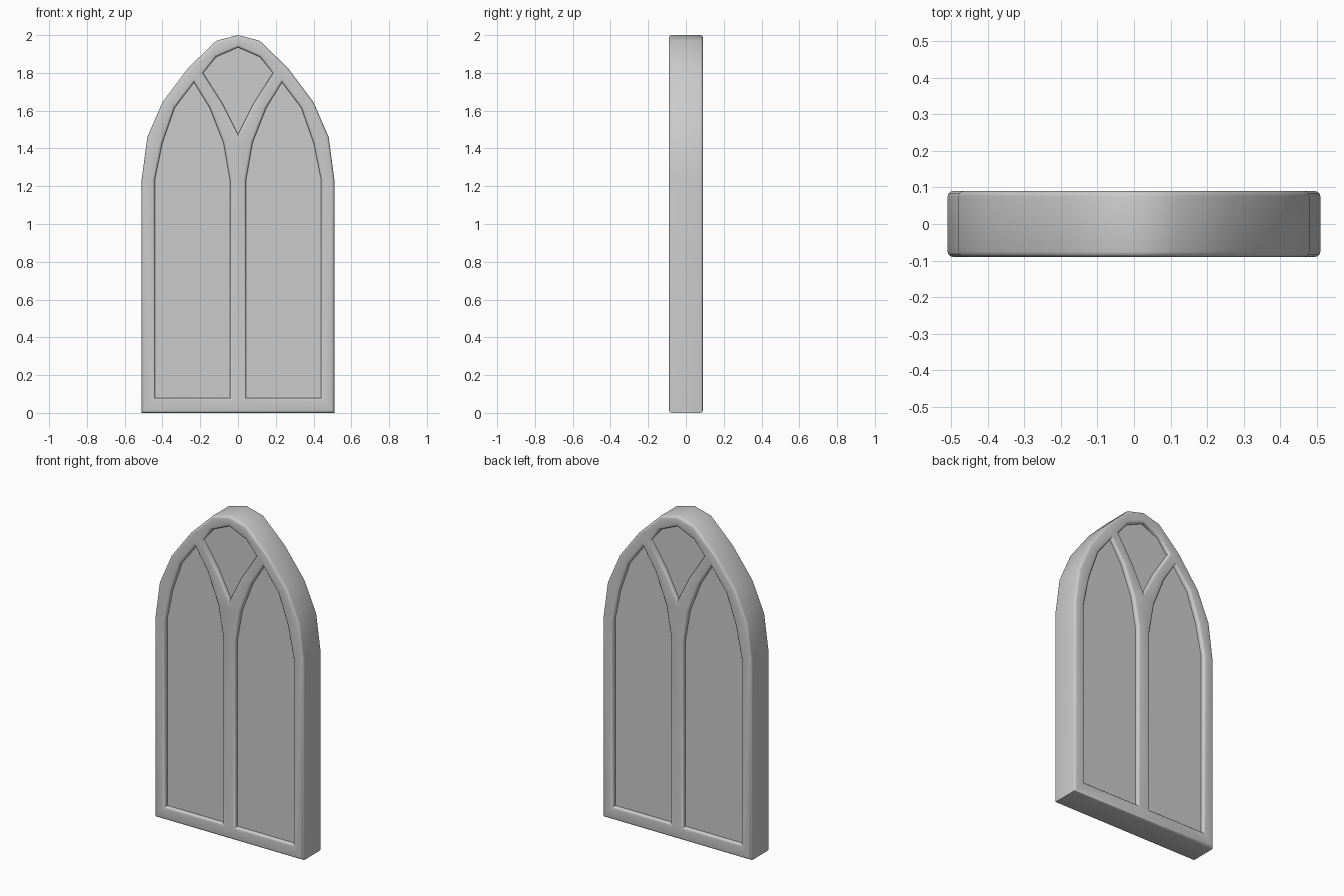
import bpy, bmesh, math

cube = bpy.data.objects.get("Cube")
if cube:
    bpy.data.objects.remove(cube)

stone = bpy.data.materials.new("grey stone")
stone.use_nodes = True
GREY = (0.6, 0.6, 0.6, 1)
stone.diffuse_color = GREY
stone.node_tree.nodes["Principled BSDF"].inputs["Base Color"].default_value = GREY


def mirrored(half):
    """Close a right-hand half outline by adding its left-hand mirror."""
    return half + [(-x, z) for x, z in reversed(half) if x > 0]


def slab(name, loops, depth, bevel=0):
    """Flat plate in the xz plane; loops after the first become holes."""
    bm = bmesh.new()
    for loop in loops:
        verts = [bm.verts.new((x, -depth / 2, z)) for x, z in loop]
        for a, b in zip(verts, verts[1:] + verts[:1]):
            bm.edges.new((a, b))
    bmesh.ops.triangle_fill(bm, edges=bm.edges[:], use_beauty=True)
    grown = bmesh.ops.extrude_face_region(bm, geom=bm.faces[:], use_keep_orig=True)
    moved = [g for g in grown["geom"] if isinstance(g, bmesh.types.BMVert)]
    bmesh.ops.translate(bm, verts=moved, vec=(0, depth, 0))
    bmesh.ops.recalc_face_normals(bm, faces=bm.faces[:])
    # Round the rims of the front and back faces
    if bevel:
        rims = [e for e in bm.edges if abs(e.verts[0].co.y - e.verts[1].co.y) < 1e-4
                and e.calc_face_angle(0) > math.radians(60)]
        bmesh.ops.bevel(bm, geom=rims, offset=bevel, segments=3,
                        profile=0.5, affect='EDGES', clamp_overlap=True)
    mesh = bpy.data.meshes.new(name)
    bm.to_mesh(mesh)
    bm.free()
    obj = bpy.data.objects.new(name, mesh)
    bpy.context.collection.objects.link(obj)
    mesh.materials.append(stone)
    bpy.ops.object.select_all(action='DESELECT')
    obj.select_set(True)
    bpy.context.view_layer.objects.active = obj
    bpy.ops.object.shade_smooth_by_angle(angle=math.radians(50))
    return obj


# Outlines: pointed arch, two lancet openings and the kite between them
arch = mirrored([(0.51, 0), (0.51, 1.235), (0.48, 1.46), (0.40, 1.645),
                 (0.265, 1.825), (0.115, 1.97), (0, 2)])
lancet = [(0.043, 0.08), (0.44, 0.08), (0.44, 1.235), (0.40, 1.43), (0.335, 1.615),
          (0.233, 1.75), (0.15, 1.615), (0.077, 1.43), (0.043, 1.235)]
kite = mirrored([(0, 1.475), (0.08, 1.635), (0.185, 1.80), (0.115, 1.885), (0, 1.935)])
left_lancet = lancet
right_lancet = [(-x, z) for x, z in lancet]

# Tracery frame around the openings
slab("window_frame", [arch, left_lancet, right_lancet, kite], 0.18, 0.014)

# Recessed panes, flush against the opening walls
for name, outline in (("left_pane", left_lancet), ("right_pane", right_lancet),
                      ("top_pane", kite)):
    slab(name, [outline], 0.13)
